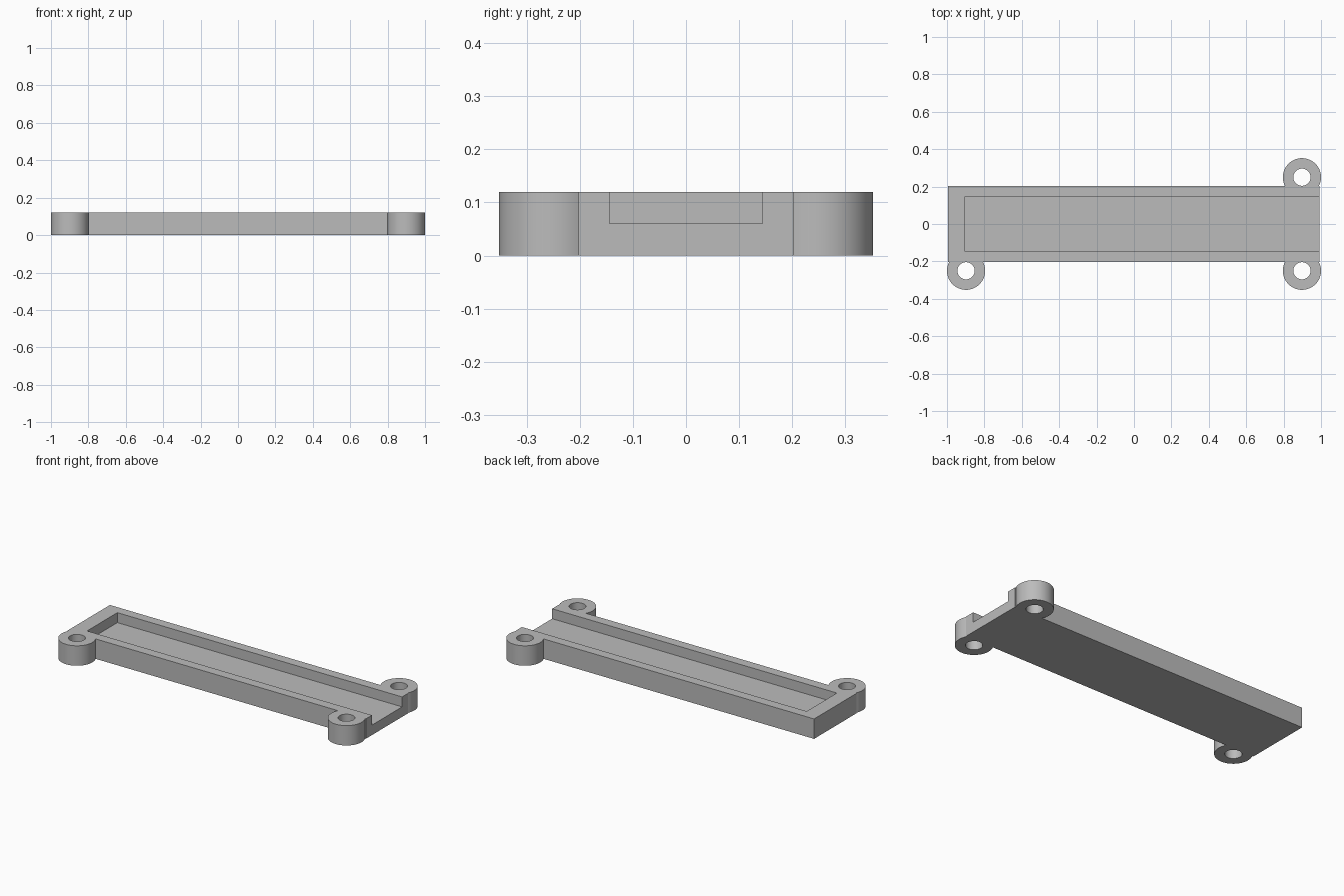
import bpy
import math

cube = bpy.data.objects.get("Cube")
if cube:
    bpy.data.objects.remove(cube, do_unlink=True)

HEIGHT = 0.12
LUGS = [(-0.898, -0.25), (0.898, -0.25), (0.898, 0.25)]

grey = bpy.data.materials.new("plain grey")
grey.use_nodes = True
color = (0.5, 0.5, 0.5, 1)
grey.diffuse_color = color
grey.node_tree.nodes["Principled BSDF"].inputs["Base Color"].default_value = color


def box(name, x, y, z):
    """Box spanning the given (low, high) ranges."""
    spans = (x, y, z)
    bpy.ops.mesh.primitive_cube_add(size=1, location=[sum(s) / 2 for s in spans])
    obj = bpy.context.object
    obj.name = name
    obj.scale = [s[1] - s[0] for s in spans]
    bpy.ops.object.transform_apply(location=True, rotation=False, scale=True)
    obj.data.materials.append(grey)
    return obj


def cylinder(name, radius, depth, xy):
    bpy.ops.mesh.primitive_cylinder_add(
        vertices=64, radius=radius, depth=depth, location=(*xy, HEIGHT / 2))
    obj = bpy.context.object
    obj.name = name
    obj.data.materials.append(grey)
    return obj


def combine(target, tool, operation):
    """Apply a boolean to the target and discard the tool."""
    mod = target.modifiers.new(operation.lower(), "BOOLEAN")
    mod.operation = operation
    mod.solver = "EXACT"
    mod.object = tool
    bpy.context.view_layer.objects.active = target
    bpy.ops.object.modifier_apply(modifier=mod.name)
    bpy.data.objects.remove(tool, do_unlink=True)


# Long tray with a channel open at the +x end
tray = box("mounting_tray", (-0.995, 0.993), (-0.202, 0.202), (0, HEIGHT))
channel = box("channel_cutter", (-0.905, 1.2), (-0.144, 0.144), (0.06, 0.3))
combine(tray, channel, "DIFFERENCE")

# Round screw lugs on three corners, then their through holes
for xy in LUGS:
    combine(tray, cylinder("screw_lug", 0.102, HEIGHT, xy), "UNION")
for xy in LUGS:
    combine(tray, cylinder("screw_hole_cutter", 0.046, HEIGHT * 2, xy), "DIFFERENCE")

# Smooth the round walls, keep the edges crisp
bpy.ops.object.select_all(action="DESELECT")
tray.select_set(True)
bpy.context.view_layer.objects.active = tray
bpy.ops.object.shade_smooth_by_angle(angle=math.radians(30))
